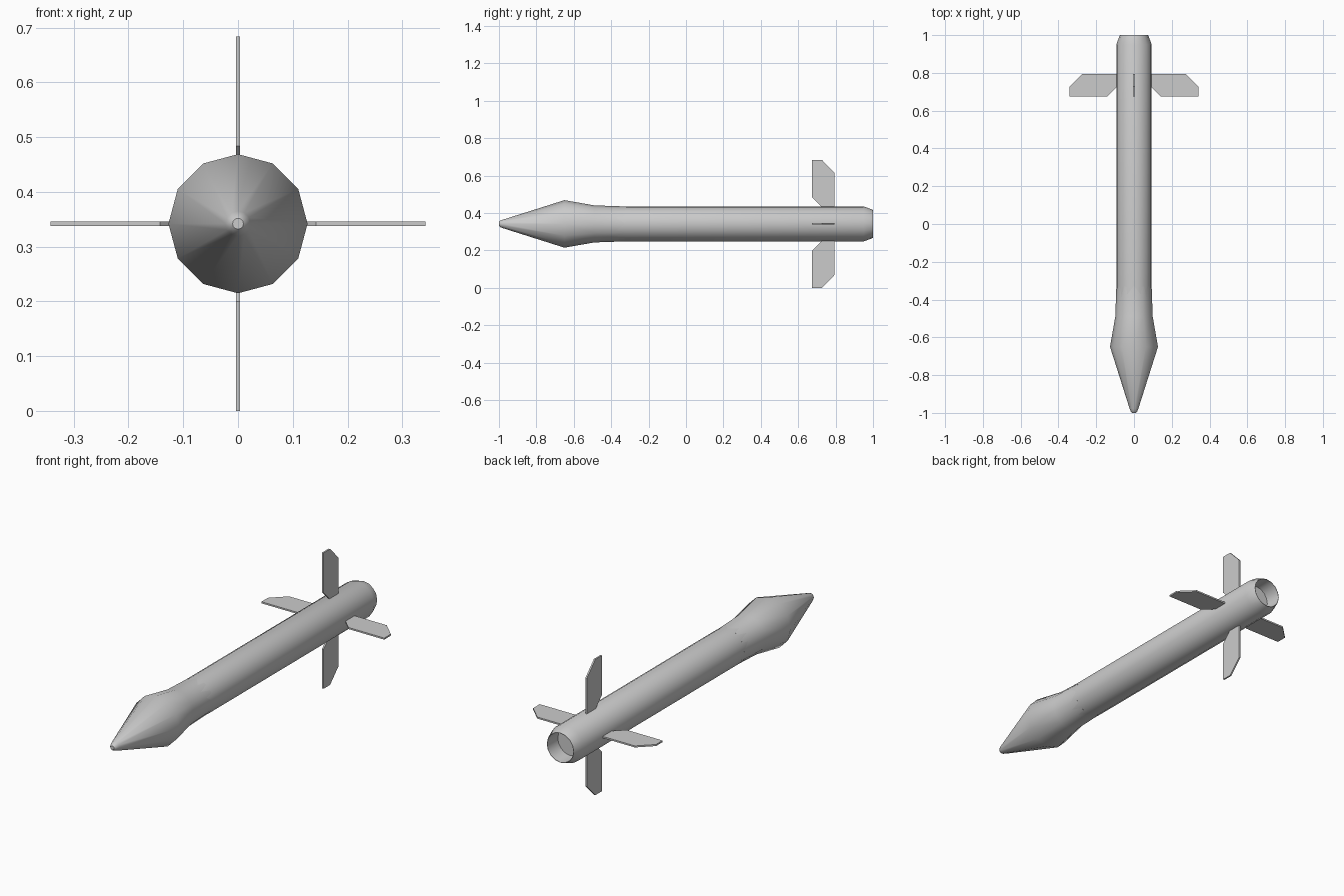
import bpy, bmesh, math

if "Cube" in bpy.data.objects:
    bpy.data.objects.remove(bpy.data.objects["Cube"])

AXIS_Z = 0.342


def finish(name, bm, smooth):
    bmesh.ops.recalc_face_normals(bm, faces=bm.faces)
    mesh = bpy.data.meshes.new(name)
    bm.to_mesh(mesh)
    bm.free()
    obj = bpy.data.objects.new(name, mesh)
    bpy.context.collection.objects.link(obj)
    if smooth:
        bpy.ops.object.select_all(action='DESELECT')
        obj.select_set(True)
        bpy.context.view_layer.objects.active = obj
        bpy.ops.object.shade_smooth_by_angle(angle=math.radians(32))
    return obj


def lathe(name, profile, sides=12):
    """Revolve (y, radius) points about the long axis and cap both ends."""
    bm = bmesh.new()
    rings = []
    for y, r in profile:
        angles = [2 * math.pi * i / sides for i in range(sides)]
        rings.append([bm.verts.new((r * math.sin(a), y, AXIS_Z + r * math.cos(a)))
                      for a in angles])
    for a, b in zip(rings, rings[1:]):
        for i in range(sides):
            j = (i + 1) % sides
            bm.faces.new((a[i], a[j], b[j], b[i]))
    bm.faces.new(rings[0])
    bm.faces.new(rings[-1])
    return finish(name, bm, True)


def fin(name, angle, thickness=0.008):
    """Clipped plate standing out from the tube at the given angle."""
    outline = [(0.085, 0.795), (0.272, 0.795), (0.342, 0.727),
               (0.342, 0.675), (0.142, 0.675), (0.085, 0.731)]
    bm = bmesh.new()
    c, s = math.cos(angle), math.sin(angle)
    layers = []
    for t in (-thickness / 2, thickness / 2):
        layers.append([bm.verts.new((r * s + t * c, y, AXIS_Z + r * c - t * s))
                       for r, y in outline])
    low, high = layers
    bm.faces.new(low)
    bm.faces.new(high)
    for i in range(len(outline)):
        j = (i + 1) % len(outline)
        bm.faces.new((low[i], low[j], high[j], high[i]))
    return finish(name, bm, False)


# Flared warhead with blunted tip, fading into the tube
lathe("nose_cone", [(-1.0, 0.010), (-0.993, 0.017), (-0.978, 0.023),
                    (-0.65, 0.127), (-0.49, 0.099), (-0.33, 0.0935)])

# Main tube with chamfered tail and recessed exhaust
lathe("body_tube", [(-0.40, 0.092), (-0.32, 0.0935), (0.95, 0.0935),
                    (1.0, 0.075), (1.0, 0.073), (0.92, 0.070)], 16)

# Four tail fins
for n, side in enumerate(("top", "right", "bottom", "left")):
    fin(f"{side}_fin", n * math.pi / 2)
